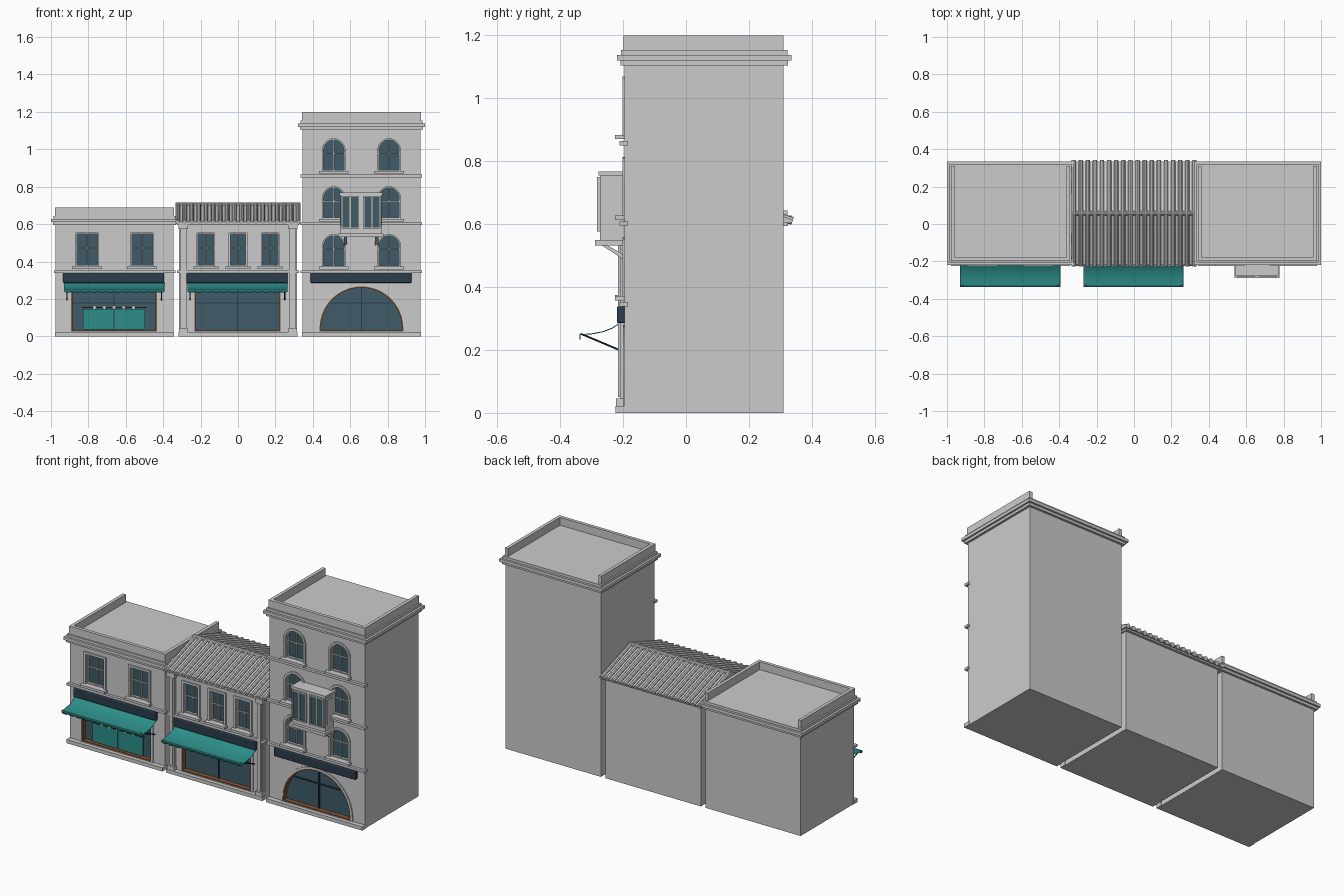
import bpy, bmesh, math
from mathutils import Vector

if "Cube" in bpy.data.objects:
    bpy.data.objects.remove(bpy.data.objects["Cube"])

def mat(name, c):
    m = bpy.data.materials.new(name)
    m.diffuse_color = (*c, 1)
    m.use_nodes = True
    m.node_tree.nodes["Principled BSDF"].inputs["Base Color"].default_value = m.diffuse_color
    return m

GLASS = mat("glass", (0.05, 0.105, 0.135))
TEAL = mat("teal_fabric", (0.025, 0.27, 0.25))
NAVY = mat("navy_sign", (0.025, 0.045, 0.075))
WOOD = mat("brown_wood", (0.25, 0.1, 0.04))
CREAM = mat("cream_trim", (0.75, 0.7, 0.5))
YF, YB = -0.195, 0.31          # wall planes

def finish(name, bm, m=None, smooth=False):
    bmesh.ops.recalc_face_normals(bm, faces=bm.faces)
    me = bpy.data.meshes.new(name)
    bm.to_mesh(me)
    bm.free()
    ob = bpy.data.objects.new(name, me)
    bpy.context.collection.objects.link(ob)
    if m:
        me.materials.append(m)
    if smooth:
        bpy.context.view_layer.objects.active = ob
        bpy.ops.object.select_all(action='DESELECT')
        ob.select_set(True)
        bpy.ops.object.shade_smooth_by_angle(angle=math.radians(35))
    return ob

def box(name, x0, x1, y0, y1, z0, z1, m=None, bevel=0):
    bm = bmesh.new()
    bmesh.ops.create_cube(bm, size=1)
    for v in bm.verts:
        v.co = (x0 + (v.co.x + .5) * (x1 - x0), y0 + (v.co.y + .5) * (y1 - y0), z0 + (v.co.z + .5) * (z1 - z0))
    ob = finish(name, bm, m)
    if bevel:
        b = ob.modifiers.new("bevel", 'BEVEL')
        b.width, b.segments = bevel, 3
    return ob

def outline(cx, z0, w, h, arch=False):
    """Rectangle or round-headed opening in the xz plane."""
    r = w / 2
    pts = [(cx - r, z0), (cx + r, z0)]
    n = 20 if arch else 1
    for i in range(n + 1):
        a = math.pi * i / n
        pts.append((cx + r * math.cos(a), z0 + h - (r - r * math.sin(a) if arch else 0)))
    return pts

def prisms(name, outlines, y0, y1, m=None):
    bm = bmesh.new()
    for pts in outlines:
        f = bm.faces.new([bm.verts.new((x, y0, z)) for x, z in pts])
        g = bmesh.ops.extrude_face_region(bm, geom=[f])
        bmesh.ops.translate(bm, vec=(0, y1 - y0, 0), verts=[v for v in g['geom'] if isinstance(v, bmesh.types.BMVert)])
    return finish(name, bm, m)

def ring(name, outer, inner, y0, y1, m=None):
    bm = bmesh.new()
    loops = [[bm.verts.new((x, y, z)) for x, z in pts] for pts, y in
             ((outer, y0), (inner, y0), (inner, y1), (outer, y1))]
    n = len(outer)
    for k in range(4):
        a, b = loops[k], loops[(k + 1) % 4]
        for i in range(n):
            bm.faces.new((a[i], a[(i + 1) % n], b[(i + 1) % n], b[i]))
    return finish(name, bm, m, True)

def rod(name, a, b, r, m=None, seg=8):
    a, b = Vector(a), Vector(b)
    bm = bmesh.new()
    bmesh.ops.create_cone(bm, cap_ends=True, segments=seg, radius1=r, radius2=r, depth=(b - a).length)
    bmesh.ops.transform(bm, matrix=(b - a).to_track_quat('Z', 'Y').to_matrix().to_4x4(), verts=bm.verts)
    bmesh.ops.translate(bm, vec=(a + b) / 2, verts=bm.verts)
    return finish(name, bm, m, True)

def profile_x(name, yz, x0, x1, m=None):
    bm = bmesh.new()
    f = bm.faces.new([bm.verts.new((x0, y, z)) for y, z in yz])
    g = bmesh.ops.extrude_face_region(bm, geom=[f])
    bmesh.ops.translate(bm, vec=(x1 - x0, 0, 0), verts=[v for v in g['geom'] if isinstance(v, bmesh.types.BMVert)])
    return finish(name, bm, m)

def walls(cx, top, openings):
    """Building body with window and shop recesses cut into the front."""
    body = box("building_body", cx - .315, cx + .315, YF, YB, 0, top)
    cut = prisms("opening_cutter", [outline(*o) for o in openings], YF - .05, YF + .03)
    cut.hide_render = True
    b = body.modifiers.new("openings", 'BOOLEAN')
    b.object, b.operation, b.solver = cut, 'DIFFERENCE', 'EXACT'
    bpy.context.view_layer.objects.active = body
    bpy.ops.object.modifier_apply(modifier=b.name)
    bpy.data.objects.remove(cut)

def window(cx, z0, w, h, arch):
    inner = outline(cx, z0, w, h, arch)
    prisms("window_glass", [inner], YF + .02, YF + .03, GLASS)
    ring("window_surround", outline(cx, z0 - .012, w + .026, h + .025, arch), inner, YF - .007, YF + .01)
    ring("window_sash", inner, outline(cx, z0 + .006, w - .012, h - .012, arch), YF + .006, YF + .02)
    box("window_mullion", cx - .003, cx + .003, YF + .01, YF + .02, z0, z0 + h - .003)
    box("window_transom", cx - w / 2, cx + w / 2, YF + .01, YF + .02, z0 + h * .53, z0 + h * .53 + .006)
    box("window_sill", cx - w / 2 - .02, cx + w / 2 + .02, -.225, YF + .02, z0 - .014, z0)

def shopfront(cx, z0, w, h, arch):
    inner = outline(cx, z0, w, h, arch)
    prisms("shop_glass", [inner], YF + .022, YF + .03, GLASS)
    ring("shop_wood_frame", inner, outline(cx, z0 + .006, w - .014, h - .013, arch), YF - .004, YF + .022, WOOD)
    ring("shop_surround", outline(cx, z0 - .01, w + .025, h + .022, arch), inner, YF - .006, YF + .01)
    box("shop_mullion", cx - .003, cx + .003, YF + .014, YF + .022, z0, z0 + h - .005, NAVY)
    hw = w * (.36 if arch else .49)
    box("shop_transom", cx - hw, cx + hw, YF + .014, YF + .022, z0 + .15, z0 + .155, NAVY)
    box("sign_board", cx - .272, cx + .268, -.22, YF + .005, .286, .339, NAVY, .005)

def bands(cx, levels):
    for z in levels:
        box("string_course", cx - .325, cx + .325, -.211, YF + .01, z, z + .014)
    box("plinth", cx - .318, cx + .318, -.224, YF + .01, 0, .022)

def cornice(cx, top):
    for name, o, a, b in (("cornice_lower", .014, .095, .08), ("cornice_middle", .025, .08, .062),
                          ("cornice_upper", .012, .062, .047)):
        box(name, cx - .315 - o, cx + .315 + o, YF - o, YB + o, top - a, top - b)
    # parapet open at the back
    box("parapet_front", cx - .318, cx + .318, YF - .004, YF + .016, top - .047, top)
    for s in (-1, 1):
        xs = sorted((cx + s * .318, cx + s * .298))
        box("parapet_side", *xs, YF + .016, YB, top - .047, top)

def awning(x0, x1):
    prof = [(-.2, .288), (-.218, .282), (-.235, .271), (-.262, .26), (-.298, .253), (-.338, .25), (-.338, .234)]
    bm = bmesh.new()
    n = 48
    rows = []
    for i in range(n + 1):
        x = x0 + (x1 - x0) * i / n
        rows.append([bm.verts.new((x, y, z + (.005 * (i % 4 == 0) if k == 6 else 0))) for k, (y, z) in enumerate(prof)])
    for a, b in zip(rows, rows[1:]):
        for k in range(len(prof) - 1):
            bm.faces.new((a[k], a[k + 1], b[k + 1], b[k]))
    ob = finish("awning", bm, TEAL, True)
    ob.modifiers.new("thickness", 'SOLIDIFY').thickness = .003
    for x in (x0 + .015, x1 - .015):
        rod("awning_arm", (x, -.2, .195), (x, -.333, .251), .003, NAVY)
    rod("awning_front_bar", (x0, -.335, .25), (x1, -.335, .25), .003, TEAL)

def building(cx, top, wins, shop, levels):
    walls(cx, top, wins + [shop])
    for w in wins:
        window(*w)
    shopfront(*shop)
    bands(cx, levels)

# left building with parapet, awning and half curtain
building(-.66, .6, [(-.66 + s * .147, .374, .122, .178, False) for s in (-1, 1)],
         (-.663, .025, .46, .24, False), [.338])
cornice(-.66, .69)
awning(-.93, -.394)
for a, b in ((-.83, -.665), (-.661, -.496)):
    box("cafe_curtain", a, b, YF + .006, YF + .012, .036, .147, TEAL)
rod("curtain_rod", (-.835, YF + .009, .154), (-.49, YF + .009, .154), .003, WOOD)
for i in range(5):
    rod("curtain_ring", (-.767 + i * .052, YF + .002, .155), (-.767 + i * .052, YF + .016, .155), .009, CREAM, 12)

# middle building with tiled gable roof and pilasters
building(0, .6, [(x, .374, .094, .178, False) for x in (-.172, 0, .172)],
         (-.003, .025, .46, .24, False), [.338])
awning(-.271, .265)
for s in (-1, 1):
    for name, w, y, z0, z1 in (("pilaster", .018, -.21, .02, .6), ("pilaster_face", .009, -.216, .05, .57),
                               ("pilaster_base", .023, -.222, .02, .045), ("pilaster_capital", .025, -.22, .573, .6)):
        box(name, s * .292 - w, s * .292 + w, y, YF + .01, z0, z1)
box("eaves_band", -.325, .325, -.215, YB + .015, .594, .612)
RY, RZ, EZ = .0575, .703, .61
profile_x("gable_roof", [(-.22, EZ - .006), (-.22, EZ), (RY, RZ), (.335, EZ), (.335, EZ - .006)], -.335, .335)
for i in range(18):
    x = -.323 + i * .038
    for y in (-.224, .339):
        rod("roof_tile_roll", (x, y, EZ), (x, RY, RZ), .0125, None, 10)
rod("roof_ridge", (-.335, RY, RZ), (.335, RY, RZ), .012, None, 10)

# right tower with arched windows and arched shop window
building(.66, 1.105, [(.66 + s * .148, z, .12, .172, True) for z in (.372, .628, .884) for s in (-1, 1)],
         (.66, .025, .448, .242, True), [.338, .595, .85])
cornice(.66, 1.2)

# projecting bay on the tower
bx = .658
box("bay_box", bx - .11, bx + .11, -.273, YF + .03, .55, .756)
box("bay_cap", bx - .115, bx + .115, -.278, YF + .03, .754, .768)
box("bay_floor", bx - .121, bx + .121, -.29, YF + .03, .532, .55)
for s in (-1, 1):
    c = bx + s * .058
    box("bay_glass", c - .042, c + .042, -.277, -.27, .582, .746, GLASS)
    ring("bay_window_frame", outline(c, .576, .094, .174), outline(c, .582, .082, .162), -.283, -.27)
    box("bay_window_bar", c - .003, c + .003, -.281, -.27, .582, .746, CREAM)
    xs = bx + s * .11
    box("bay_side_glass", xs - .003, xs + .003, -.258, -.215, .59, .735)
    x = bx + s * .083
    profile_x("bay_bracket", [(-.27, .534), (-.252, .534), (-.19, .498), (-.19, .482)][::-1], x - .009, x + .009)
